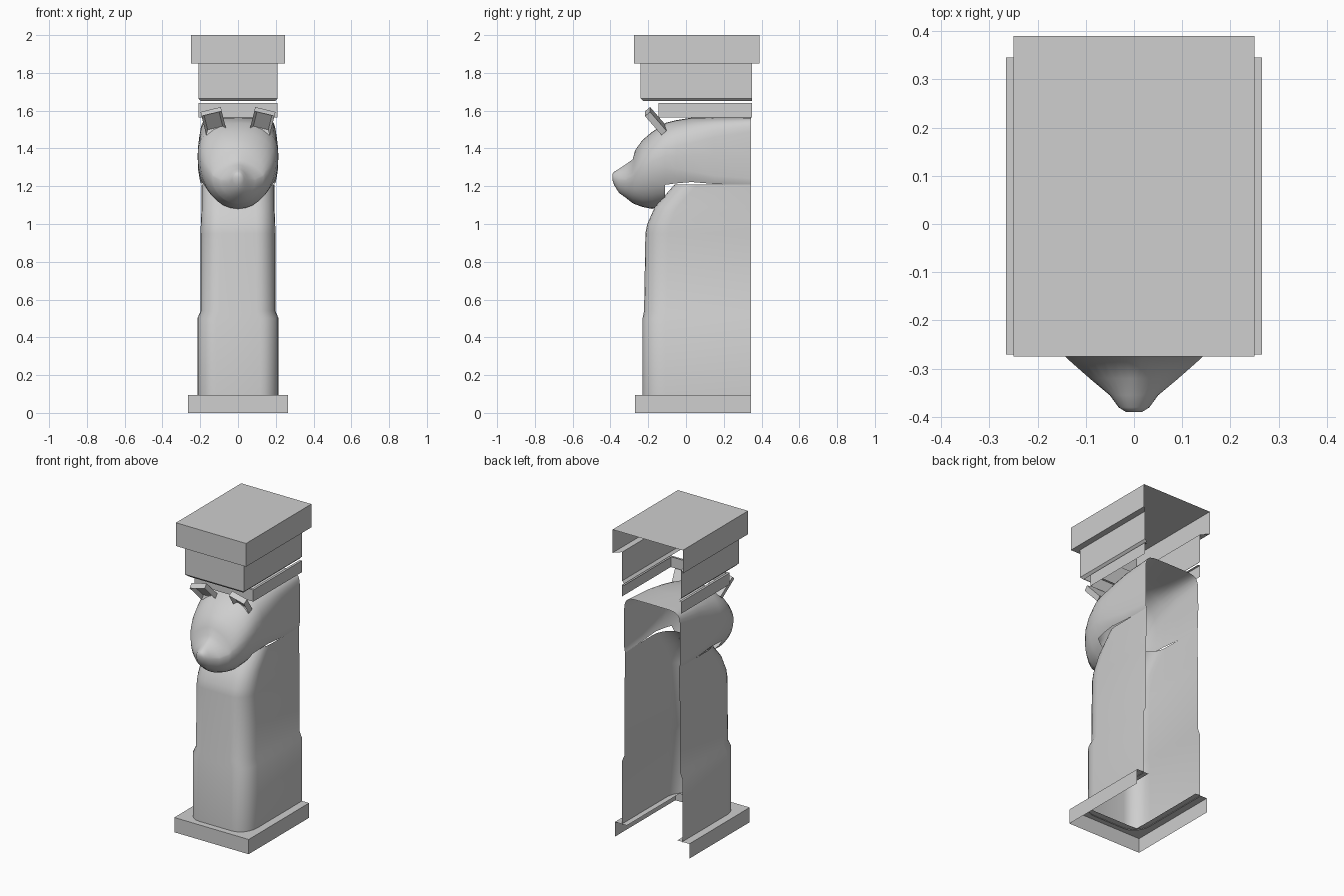
import bpy, bmesh
from math import cos, sin, pi, radians
from mathutils import Matrix, Euler

cube = bpy.data.objects.get("Cube")
if cube:
    bpy.data.objects.remove(cube, do_unlink=True)

stone = bpy.data.materials.new("grey_stone")
stone.use_nodes = True
stone.diffuse_color = (0.62, 0.62, 0.62, 1)
bsdf = next(n for n in stone.node_tree.nodes if n.type == 'BSDF_PRINCIPLED')
bsdf.inputs["Base Color"].default_value = (0.62, 0.62, 0.62, 1)
bsdf.inputs["Roughness"].default_value = 0.8


def finish(name, bm, smooth=None):
    mesh = bpy.data.meshes.new(name)
    bm.to_mesh(mesh)
    bm.free()
    mesh.materials.append(stone)
    ob = bpy.data.objects.new(name, mesh)
    bpy.context.collection.objects.link(ob)
    if smooth:
        bpy.ops.object.select_all(action='DESELECT')
        ob.select_set(True)
        bpy.context.view_layer.objects.active = ob
        bpy.ops.object.shade_smooth_by_angle(angle=radians(smooth))
    return ob


def loft(rows, closed=False):
    """Skin successive rows of points with quads."""
    bm = bmesh.new()
    rings = [[bm.verts.new(p) for p in row] for row in rows]
    n = len(rings[0])
    for a, b in zip(rings, rings[1:]):
        for i in range(n if closed else n - 1):
            j = (i + 1) % n
            bm.faces.new((a[i], a[j], b[j], b[i]))
    return bm, rings


def open_shell(name, levels, cap=False):
    """Three-sided block, open at the back; levels are (half width, front, back, z)."""
    rows = [[(-w, k, z), (-w, f, z), (w, f, z), (w, k, z)] for w, f, k, z in levels]
    bm, rings = loft(rows)
    if cap:
        bm.faces.new(rings[-1])
    return finish(name, bm)


BACK = 0.345

# Plinth, collar and stepped capital
open_shell("plinth", [(0.265, -0.27, BACK, 0), (0.265, -0.27, BACK, 0.095),
                      (0.18, -0.19, BACK, 0.095)])
open_shell("collar", [(0.21, -0.145, 0.35, 1.565), (0.21, -0.145, 0.35, 1.64),
                      (0.195, -0.13, 0.35, 1.64)])
open_shell("capital", [(0.195, -0.225, 0.35, 1.65), (0.21, -0.24, 0.35, 1.665),
                       (0.21, -0.24, 0.35, 1.85), (0.25, -0.275, 0.39, 1.85),
                       (0.25, -0.275, 0.39, 2.0)], cap=True)


# Column body with rounded front corners: (z, half width, front)
def body_row(z, w, f, rx=0.1, ry=0.12, steps=6):
    arc = [(w - rx + rx * cos(a), f + ry - ry * sin(a))
           for a in (pi / 2 * i / steps for i in range(steps + 1))]
    half = [(w, BACK)] + arc
    return [(-x, y, z) for x, y in half] + [(x, y, z) for x, y in reversed(half)]


body = [(0.09, 0.215, -0.23), (0.5, 0.215, -0.23), (0.54, 0.198, -0.222),
        (0.95, 0.198, -0.215), (1.0, 0.197, -0.205), (1.09, 0.193, -0.165),
        (1.21, 0.193, -0.06)]
finish("column_body", loft([body_row(*s) for s in body])[0], 35)

# Animal head and neck: (y, half width, bottom, top, widest z, lower power, upper power)
stations = [
    (-0.39, 0.016, 1.235, 1.265, 1.25, 2, 2),
    (-0.38, 0.032, 1.205, 1.277, 1.24, 2, 2),
    (-0.355, 0.05, 1.165, 1.292, 1.23, 2, 1.8),
    (-0.32, 0.092, 1.14, 1.315, 1.23, 2, 1.4),
    (-0.282, 0.135, 1.11, 1.342, 1.25, 2, 1.5),
    (-0.27, 0.148, 1.105, 1.39, 1.27, 2, 1.6),
    (-0.23, 0.178, 1.09, 1.445, 1.3, 2, 1.9),
    (-0.18, 0.2, 1.08, 1.487, 1.33, 2, 2.1),
    (-0.11, 0.213, 1.1, 1.535, 1.36, 2.2, 2.4),
    (-0.05, 0.214, 1.14, 1.55, 1.36, 2.8, 2.6),
    (0.03, 0.212, 1.175, 1.563, 1.36, 4, 3),
    (0.15, 0.207, 1.18, 1.565, 1.36, 6, 4.5),
    (BACK, 0.2, 1.18, 1.565, 1.36, 8, 7)]


def head_ring(y, w, low, top, mid, p_low, p_top, n=32):
    ring = []
    for i in range(n):
        c, s = cos(2 * pi * i / n), sin(2 * pi * i / n)
        p, h = (p_top, top - mid) if s >= 0 else (p_low, mid - low)
        x = abs(c) ** (2 / p) * (1 if c > 0 else -1)
        z = abs(s) ** (2 / p) * (1 if s > 0 else -1)
        ring.append((-w * x, y, mid + h * z))
    return ring


bm, rings = loft([head_ring(*s) for s in stations], closed=True)
bm.faces.new(list(reversed(rings[0])))
# Leave the hollow neck open underneath
floor = [f for f in bm.faces
         if f.calc_center_median().y > -0.09 and f.calc_center_median().z < 1.25
         and abs(f.calc_center_median().x) < 0.19]
bmesh.ops.delete(bm, geom=floor, context='FACES')
finish("head_and_neck", bm, 50)

# Ears: tilted slabs with a recessed front
for side, label in ((1, "left"), (-1, "right")):
    bm = bmesh.new()
    bmesh.ops.create_cube(bm, size=1, matrix=Matrix.Diagonal((0.11, 0.035, 0.135, 1)))
    front = [f for f in bm.faces if f.normal.y < -0.9]
    bmesh.ops.inset_region(bm, faces=front, thickness=0.02, depth=0)
    bmesh.ops.translate(bm, verts=front[0].verts, vec=(0, 0.022, 0))
    tilt = Matrix.Rotation(0.24 * side, 4, 'Y') @ Euler((0.7, 0, 0)).to_matrix().to_4x4()
    bm.transform(Matrix.Translation((0.13 * side, -0.16, 1.545)) @ tilt)
    finish(label + "_ear", bm)
